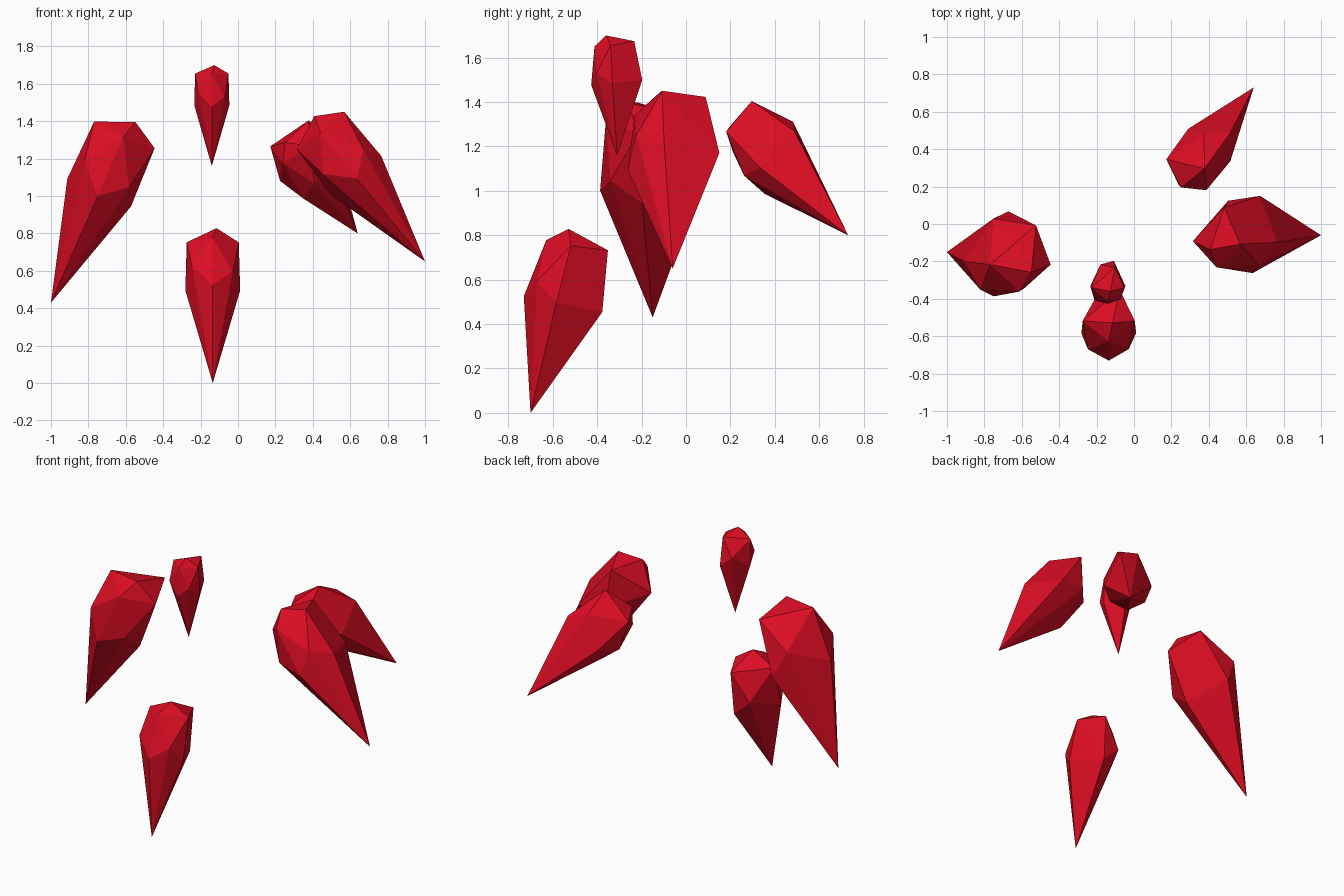
import bpy, bmesh
from mathutils import Vector, Matrix

if "Cube" in bpy.data.objects:
    bpy.data.objects.remove(bpy.data.objects["Cube"])

red = bpy.data.materials.new("crimson")
red.diffuse_color = (0.72, 0.004, 0.017, 1)
red.use_nodes = True
red.node_tree.nodes["Principled BSDF"].inputs["Base Color"].default_value = red.diffuse_color

# Faceted drop: sharp point at the origin, rounded head along +z
POINTS = [
    (0, 0, 0),                                    # sharp tip
    (0, -.03, .52), (.05, .32, .45), (-.06, .32, .55),   # lower front and back
    (.105, .03, .59), (-.11, .03, .62),           # front shoulders
    (.02, .17, .82), (0, .07, .77), (.058, .345, .725),  # crown
]
for side in (-1, 1):                              # mirrored sides
    POINTS += [(side * .145, .115, .49), (side * .138, .18, .745)]


def drop(name, tip, size, x_dir, y_dir):
    """Hull of the drop points, turned so its own x and y follow the given directions."""
    x = Vector(x_dir).normalized()
    z = x.cross(Vector(y_dir)).normalized()
    y = z.cross(x)
    turn = Matrix((x, y, z)).transposed()
    bm = bmesh.new()
    for p in POINTS:
        bm.verts.new(turn @ Vector(p) * size + Vector(tip))
    bmesh.ops.convex_hull(bm, input=bm.verts)
    loose = [v for v in bm.verts if not v.link_faces]
    bmesh.ops.delete(bm, geom=loose, context='VERTS')
    bmesh.ops.recalc_face_normals(bm, faces=bm.faces)
    mesh = bpy.data.meshes.new(name)
    bm.to_mesh(mesh)
    bm.free()
    mesh.materials.append(red)
    bpy.context.collection.objects.link(bpy.data.objects.new(name, mesh))


drop("bottom_drop", (-.135, -.70, 0), 1.01, (1, 0, 0), (0, 1, 0))
drop("top_drop", (-.14, -.31, 1.16), .647, (1, 0, 0), (0, .956, .292))
drop("right_drop", (1, -.06, .65), 1.17, (.78, -.05, .62), (-.12, .96, .26))
drop("back_drop", (.64, .73, .80), .98, (.79, -.61, 0), (.255, .33, .906))
drop("left_drop", (-1, -.15, .43), 1.28, (.916, 0, -.401), (.114, .95, .277))
